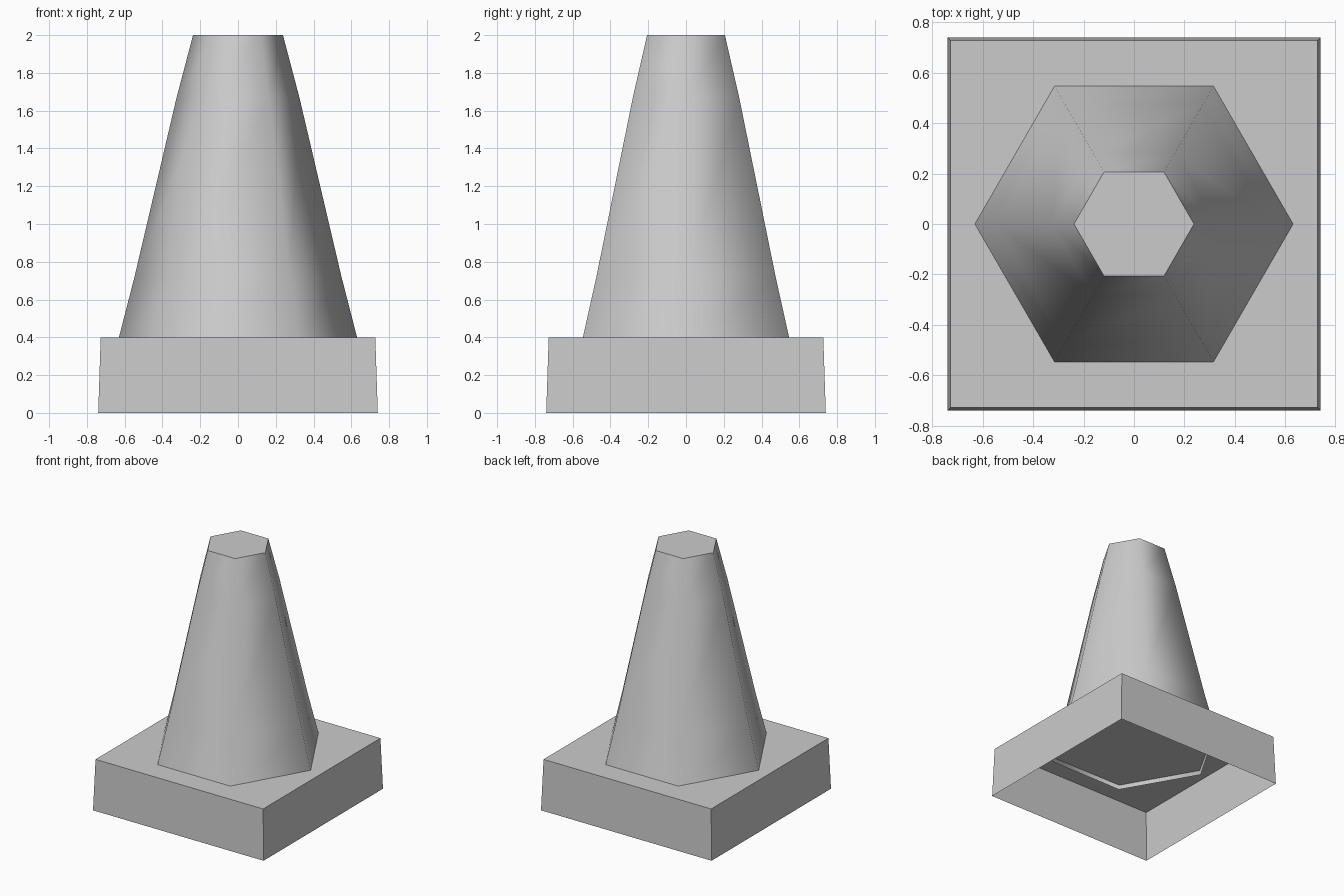
import bpy
import bmesh
from math import cos, sin, pi

cube = bpy.data.objects.get("Cube")
if cube:
    bpy.data.objects.remove(cube, do_unlink=True)

# Single plain grey
GREY = (0.6, 0.6, 0.6, 1)
grey = bpy.data.materials.new("light_grey")
grey.use_nodes = True
grey.diffuse_color = GREY
grey.node_tree.nodes["Principled BSDF"].inputs["Base Color"].default_value = GREY


def ring(bm, sides, radius, z, turn=0.0):
    """Add a regular ring of vertices at one height."""
    angles = [turn + 2 * pi * i / sides for i in range(sides)]
    return [bm.verts.new((radius * cos(a), radius * sin(a), z)) for a in angles]


def build_tower(name, sides, profile, turn=0.0, smooth=False):
    """Stack rings into a body with a flat top and an open underside."""
    bm = bmesh.new()
    rings = [ring(bm, sides, r, z, turn) for r, z in profile]
    for low, high in zip(rings, rings[1:]):
        for i in range(sides):
            j = (i + 1) % sides
            face = bm.faces.new((low[i], low[j], high[j], high[i]))
            face.smooth = smooth
    cap = bm.faces.new(rings[-1])
    for edge in cap.edges:
        edge.smooth = False
    mesh = bpy.data.meshes.new(name)
    bm.to_mesh(mesh)
    bm.free()
    mesh.materials.append(grey)
    obj = bpy.data.objects.new(name, mesh)
    bpy.context.collection.objects.link(obj)


# Square base: slightly tapered hollow tray, open underneath
DIAGONAL = 2 ** 0.5
build_tower("square_base", 4,
            [(0.74 * DIAGONAL, 0), (0.727 * DIAGONAL, 0.398)], turn=pi / 4)

# Six-sided cone body: bowed smooth sides, open foot poking just through the base
build_tower("cone_body", 6,
            [(0.639, 0.366), (0.548, 0.72), (0.325, 1.67), (0.238, 2.0)],
            smooth=True)
